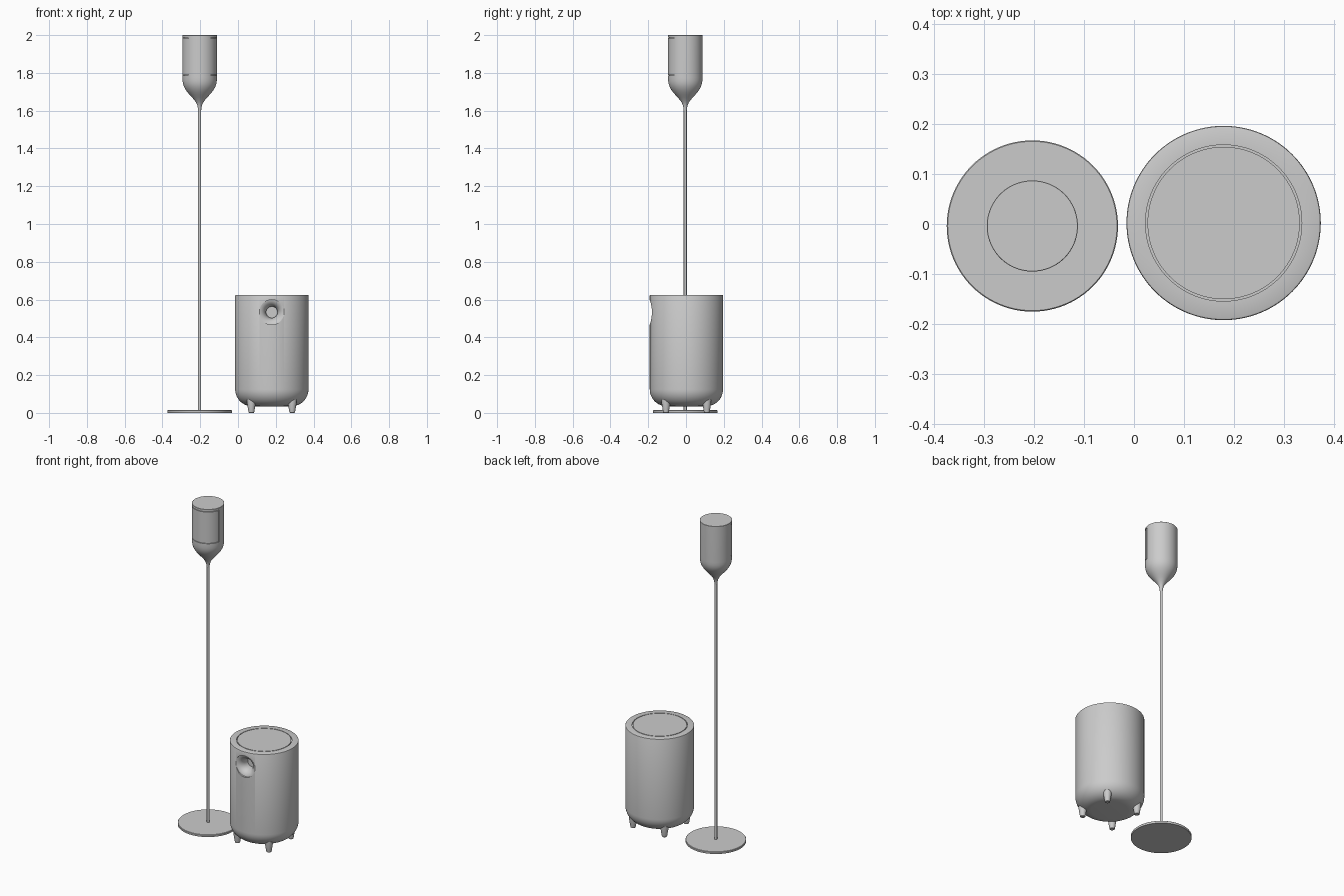
import bpy, bmesh
from math import sin, cos, pi, radians
from mathutils import Matrix

if "Cube" in bpy.data.objects:
    bpy.data.objects.remove(bpy.data.objects["Cube"])

STAND = (-0.203, -0.004)   # floor stand speaker axis
SUB = (0.179, 0.002)       # subwoofer axis


def finish(bm, name, matrix=None):
    if matrix:
        bm.transform(matrix)
    bmesh.ops.recalc_face_normals(bm, faces=bm.faces)
    me = bpy.data.meshes.new(name)
    bm.to_mesh(me)
    bm.free()
    ob = bpy.data.objects.new(name, me)
    bpy.context.collection.objects.link(ob)
    return ob


def lathe(name, profile, matrix, n=96):
    """Revolve (radius, z) points; both ends are closed with flat caps."""
    bm = bmesh.new()
    rings = [[bm.verts.new((r * cos(2 * pi * i / n), r * sin(2 * pi * i / n), z))
              for i in range(n)] for r, z in profile]
    for a, b in zip(rings, rings[1:]):
        for i in range(n):
            j = (i + 1) % n
            bm.faces.new((a[i], a[j], b[j], b[i]))
    bm.faces.new(rings[0])
    bm.faces.new(rings[-1])
    return finish(bm, name, matrix)


def sector(name, r0, r1, half_angle, z0, z1, matrix, n=48):
    """Curved slab facing -y."""
    bm = bmesh.new()
    angles = [-pi / 2 - half_angle + 2 * half_angle * i / n for i in range(n + 1)]
    rows = [[bm.verts.new((r * cos(a), r * sin(a), z)) for a in angles]
            for r, z in ((r0, z0), (r1, z0), (r1, z1), (r0, z1))]
    for k in range(4):
        a, b = rows[k], rows[(k + 1) % 4]
        for i in range(n):
            bm.faces.new((a[i], a[i + 1], b[i + 1], b[i]))
    for end in (0, -1):
        bm.faces.new([row[end] for row in rows])
    return finish(bm, name, matrix)


def activate(ob):
    bpy.ops.object.select_all(action='DESELECT')
    ob.select_set(True)
    bpy.context.view_layer.objects.active = ob


def smooth(ob):
    activate(ob)
    bpy.ops.object.shade_smooth_by_angle(angle=radians(30))


def cut(ob, cutter):
    mod = ob.modifiers.new("cut", 'BOOLEAN')
    mod.object = cutter
    mod.operation = 'DIFFERENCE'
    mod.solver = 'EXACT'
    activate(ob)
    bpy.ops.object.modifier_apply(modifier=mod.name)
    bpy.data.objects.remove(cutter)


stand = Matrix.Translation((*STAND, 0))
sub = Matrix.Translation((*SUB, 0))

# Stand: round base plate and thin pole
smooth(lathe("stand_base", [(0.170, 0), (0.171, 0.002), (0.171, 0.012), (0.169, 0.014)], stand))
smooth(lathe("stand_pole", [(0.008, 0.01), (0.008, 1.62)], stand, 32))

# Speaker head: cylinder that flows down into the pole
head = lathe("speaker_head", [
    (0.008, 1.600), (0.0095, 1.615), (0.013, 1.630), (0.019, 1.643), (0.028, 1.656),
    (0.040, 1.670), (0.053, 1.684), (0.065, 1.698), (0.075, 1.712), (0.083, 1.727),
    (0.088, 1.742), (0.0905, 1.758), (0.091, 1.775), (0.091, 1.999), (0.090, 2.0)], stand)

# Front panel sitting flush in a recess, leaving a thin seam
cut(head, sector("panel_cutter", 0.085, 0.10, radians(77), 1.787, 1.987, stand))
smooth(head)
smooth(sector("speaker_front_panel", 0.084, 0.091, radians(75), 1.790, 1.984, stand))

# Subwoofer body: rounded bottom, lid seam on top
R, C = 0.194, 0.090
profile = [(R - C + C * sin(a), 0.035 + C - C * cos(a))
           for a in (radians(7.5 * i) for i in range(13))]
profile += [(R, 0.621), (R - 0.0012, 0.6238), (R - 0.004, 0.625),
            (0.156, 0.625), (0.156, 0.619), (0.152, 0.619), (0.152, 0.625)]
body = lathe("subwoofer_body", profile, sub, 128)

# Flared port cut into the front
to_front = Matrix.Translation((SUB[0], SUB[1] - R, 0.533)) @ Matrix.Rotation(-pi / 2, 4, 'X')
cut(body, lathe("port_cutter", [
    (0.066, -0.03), (0.066, 0.011), (0.060, 0.0125), (0.053, 0.016), (0.046, 0.021),
    (0.040, 0.028), (0.035, 0.037), (0.032, 0.047), (0.030, 0.060), (0.030, 0.075)],
    to_front, 64))
smooth(body)

# Four tapered feet
for sx, side in ((-1, "left"), (1, "right")):
    for sy, end in ((-1, "front"), (1, "back")):
        place = Matrix.Translation((SUB[0] + sx * 0.108, SUB[1] + sy * 0.108, 0))
        smooth(lathe(f"{end}_{side}_foot", [
            (0.012, 0), (0.0145, 0.002), (0.0155, 0.006), (0.0235, 0.055), (0.024, 0.075)],
            place, 32))
